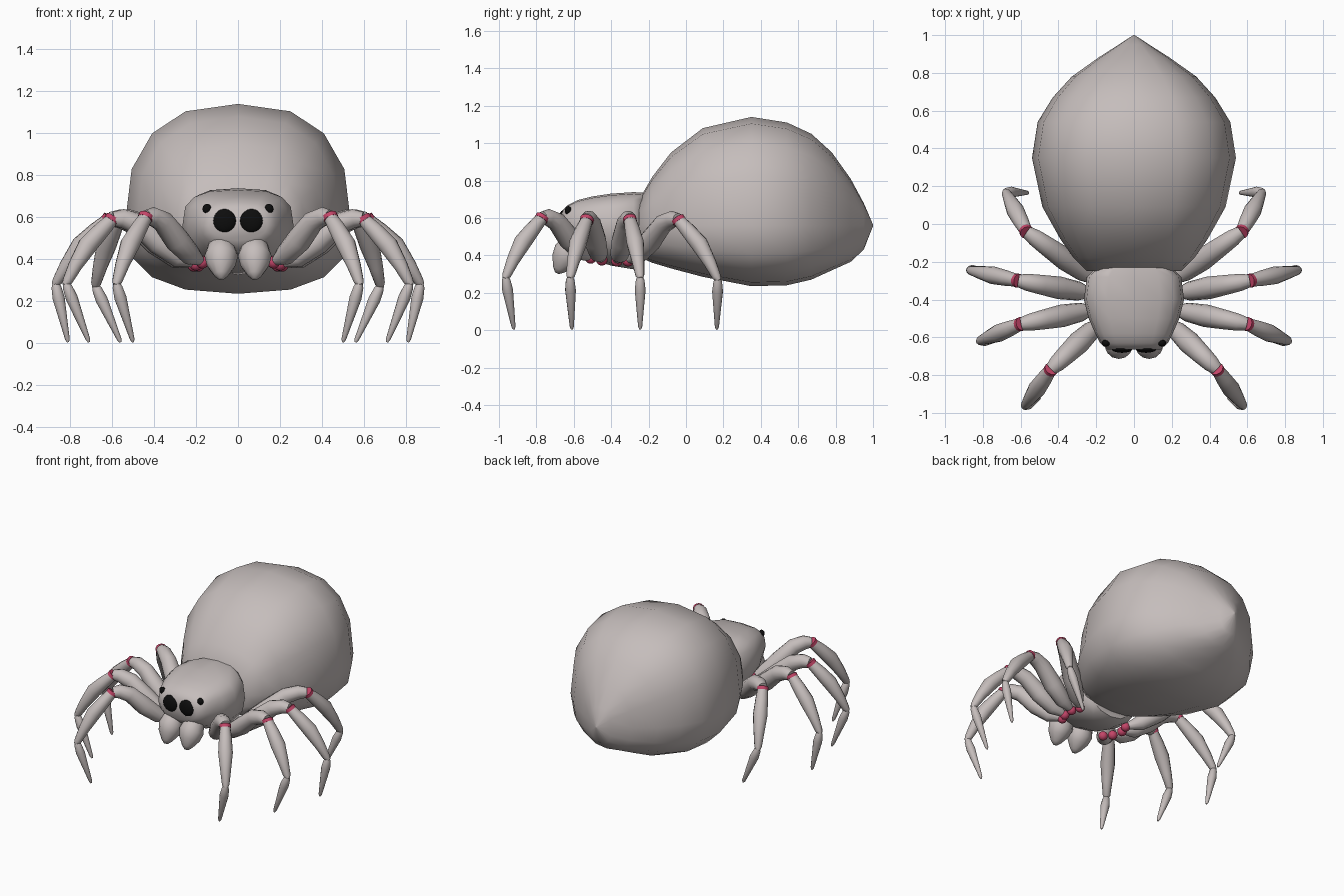
import bpy, bmesh, math
from mathutils import Vector

if "Cube" in bpy.data.objects:
    bpy.data.objects.remove(bpy.data.objects["Cube"])


def material(name, colour):
    m = bpy.data.materials.new(name)
    m.use_nodes = True
    m.diffuse_color = (*colour, 1)
    node = m.node_tree.nodes["Principled BSDF"]
    node.inputs["Base Color"].default_value = (*colour, 1)
    node.inputs["Roughness"].default_value = 0.7
    return m


GREY = material("warm_grey", (0.56, 0.51, 0.50))
PINK = material("joint_pink", (0.55, 0.06, 0.14))
BLACK = material("eye_black", (0.004, 0.004, 0.004))


def finish(name, bm, mat, angle=60):
    bmesh.ops.recalc_face_normals(bm, faces=bm.faces)
    mesh = bpy.data.meshes.new(name)
    bm.to_mesh(mesh)
    bm.free()
    mesh.materials.append(mat)
    obj = bpy.data.objects.new(name, mesh)
    bpy.context.collection.objects.link(obj)
    bpy.ops.object.select_all(action="DESELECT")
    obj.select_set(True)
    bpy.context.view_layer.objects.active = obj
    bpy.ops.object.shade_smooth_by_angle(angle=math.radians(angle))
    return obj


def skin(name, rings, mat):
    """Bridge equal-sized loops of points and cap both ends."""
    bm = bmesh.new()
    loops = [[bm.verts.new(p) for p in ring] for ring in rings]
    n = len(loops[0])
    for a, b in zip(loops, loops[1:]):
        for i in range(n):
            j = (i + 1) % n
            bm.faces.new((a[i], a[j], b[j], b[i]))
    bm.faces.new(loops[0])
    bm.faces.new(loops[-1])
    return finish(name, bm, mat)


def body(name, stations, mid, upper, lower, sides=16):
    """Stations along y: (y, half width, top, bottom), rounded-box sections."""
    rings = []
    for y, w, top, bottom in stations:
        ring = []
        for i in range(sides):
            a = math.tau * i / sides
            s, c = math.sin(a), math.cos(a)
            e = 2 / (upper if c > 0 else lower)
            x = math.copysign(abs(s) ** e, s) * w
            h = abs(c) ** e
            z = mid + h * (top - mid) if c > 0 else mid - h * (mid - bottom)
            ring.append((x, y, z))
        rings.append(ring)
    return skin(name, rings, GREY)


def tube(name, points, radii, mat, sides=12):
    """Round limb segment through the points with a radius at each."""
    pts = [Vector(p) for p in points]
    span = pts[-1] - pts[0]
    ref = Vector((-span.y, span.x, 0)).normalized()
    rings = []
    for k, p in enumerate(pts):
        d = (pts[min(k + 1, len(pts) - 1)] - pts[max(k - 1, 0)]).normalized()
        u = d.cross(ref).normalized()
        v = d.cross(u)
        rings.append([p + radii[k] * (u * math.cos(math.tau * i / sides) + v * math.sin(math.tau * i / sides))
                      for i in range(sides)])
    return skin(name, rings, mat)


def ball(name, centre, size, mat):
    bm = bmesh.new()
    bmesh.ops.create_uvsphere(bm, u_segments=20, v_segments=12, radius=1)
    bmesh.ops.scale(bm, vec=size, verts=bm.verts)
    bmesh.ops.translate(bm, vec=centre, verts=bm.verts)
    return finish(name, bm, mat)


# Large abdomen
body("abdomen", [
    (-0.25, 0.25, 0.70, 0.39), (-0.18, 0.32, 0.82, 0.36), (-0.08, 0.39, 0.95, 0.33),
    (0.09, 0.485, 1.08, 0.285), (0.35, 0.54, 1.14, 0.235), (0.54, 0.51, 1.11, 0.24),
    (0.67, 0.43, 1.05, 0.27), (0.78, 0.33, 0.95, 0.32), (0.88, 0.19, 0.81, 0.365),
    (0.95, 0.08, 0.68, 0.43), (1.0, 0.004, 0.564, 0.556)], 0.56, 2.5, 2.5)

# Head and thorax
body("head", [
    (-0.23, 0.20, 0.735, 0.34), (-0.28, 0.25, 0.738, 0.325), (-0.40, 0.265, 0.73, 0.345),
    (-0.50, 0.24, 0.715, 0.375), (-0.58, 0.205, 0.695, 0.415), (-0.63, 0.18, 0.67, 0.45),
    (-0.665, 0.14, 0.635, 0.49)], 0.56, 3, 2.2)

# Leg landmarks: root, knee joint, ankle, tip
LEGS = {
    "front": ((0.17, -0.51, 0.385), (0.44, -0.77, 0.60), (0.58, -0.965, 0.285), (0.50, -0.92, 0.004)),
    "second": ((0.20, -0.45, 0.375), (0.60, -0.53, 0.59), (0.82, -0.62, 0.285), (0.71, -0.61, 0.004)),
    "third": ((0.21, -0.37, 0.37), (0.615, -0.30, 0.59), (0.87, -0.245, 0.285), (0.81, -0.245, 0.004)),
    "rear": ((0.19, -0.31, 0.37), (0.57, -0.04, 0.59), (0.68, 0.17, 0.275), (0.56, 0.165, 0.004)),
}
UP = Vector((0, 0, 1))

for side, sx in (("left", 1), ("right", -1)):
    for leg, marks in LEGS.items():
        root, knee, ankle, tip = [Vector((p[0] * sx, p[1], p[2])) for p in marks]
        name = f"{side}_{leg}_leg"
        ball(name + "_hip", root, (0.03, 0.03, 0.03), PINK)

        # Arched thigh
        path = [root.lerp(knee, t) + UP * lift for t, lift in
                ((0.03, 0), (0.2, -0.01), (0.45, 0.01), (0.7, 0.045), (0.88, 0.03), (0.99, 0.003))]
        tube(name + "_thigh", path, (0.022, 0.05, 0.06, 0.052, 0.045, 0.034), GREY)

        # Coloured knee band
        step = (ankle - knee).normalized()
        tube(name + "_knee_band", [knee - step * 0.01, knee + step * 0.012], (0.037, 0.037), PINK)

        # Shin bulging in the middle
        out = Vector((step.x, step.y, 0)).normalized() * 0.02 + UP * 0.012
        path = [knee.lerp(ankle, t) + out * b for t, b in
                ((0.01, 0), (0.2, 0.5), (0.45, 1), (0.75, 0.6), (0.97, 0), (1.03, 0))]
        tube(name + "_shin", path, (0.033, 0.041, 0.047, 0.034, 0.024, 0.013), GREY)

        # Pointed foot
        path = [ankle.lerp(tip, t) for t in (-0.02, 0.06, 0.25, 0.95, 1)]
        tube(name + "_foot", path, (0.012, 0.023, 0.029, 0.011, 0.005), GREY)

    # Mouth part: a drop tapering downward
    tube(f"{side}_mouth_part",
         [(0.08 * sx, y, z) for y, z in ((-0.57, 0.49), (-0.60, 0.46), (-0.63, 0.415),
                                         (-0.655, 0.37), (-0.68, 0.325), (-0.69, 0.305))],
         (0.03, 0.065, 0.08, 0.068, 0.035, 0.012), GREY)

    # Eyes
    ball(f"{side}_large_eye", (0.064 * sx, -0.66, 0.583), (0.056, 0.022, 0.056), BLACK)
    ball(f"{side}_small_eye", (0.148 * sx, -0.63, 0.64), (0.021, 0.018, 0.023), BLACK)
